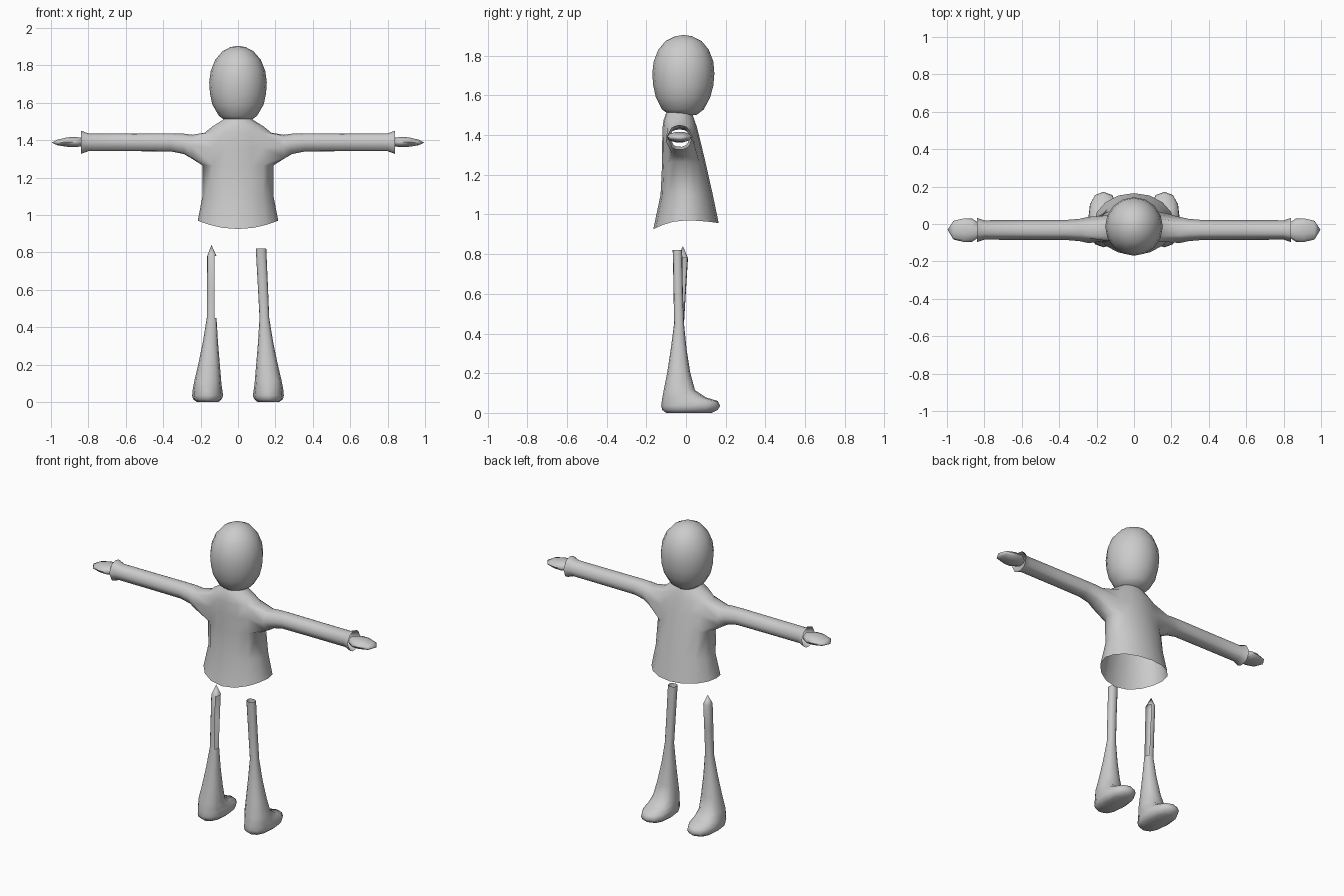
import bpy, bmesh, math

if "Cube" in bpy.data.objects:
    bpy.data.objects.remove(bpy.data.objects["Cube"])

grey = bpy.data.materials.new("plain grey")
grey.diffuse_color = (0.6, 0.6, 0.6, 1)
grey.use_nodes = True
grey.node_tree.nodes["Principled BSDF"].inputs["Base Color"].default_value = grey.diffuse_color


def ring(bm, n, fn, power=1.0):
    """Add a loop of n verts; fn maps unit-circle (c, s) to a position."""
    out = []
    for k in range(n):
        a = 2 * math.pi * k / n
        c, s = math.cos(a), math.sin(a)
        c = math.copysign(abs(c) ** power, c)
        s = math.copysign(abs(s) ** power, s)
        out.append(bm.verts.new(fn(c, s)))
    return out


def bridge(bm, a, b):
    n = len(a)
    return [bm.faces.new((a[k], a[(k + 1) % n], b[(k + 1) % n], b[k])) for k in range(n)]


def cap(bm, loop, tip):
    v = bm.verts.new(tip)
    n = len(loop)
    return [bm.faces.new((loop[k], loop[(k + 1) % n], v)) for k in range(n)]


def box_ring(bm, n, z, x0, x1, y0, y1, power=1.0):
    """Horizontal oval that fits the given x and y extents."""
    return ring(bm, n, lambda c, s: ((x0 + x1) / 2 + c * (x1 - x0) / 2,
                                     (y0 + y1) / 2 + s * (y1 - y0) / 2, z), power)


def finish(bm, name, angle=60):
    bmesh.ops.recalc_face_normals(bm, faces=bm.faces)
    me = bpy.data.meshes.new(name)
    bm.to_mesh(me)
    bm.free()
    me.materials.append(grey)
    ob = bpy.data.objects.new(name, me)
    bpy.context.collection.objects.link(ob)
    bpy.ops.object.select_all(action='DESELECT')
    ob.select_set(True)
    bpy.context.view_layer.objects.active = ob
    bpy.ops.object.shade_smooth_by_angle(angle=math.radians(angle))
    return ob


# Head: egg-shaped stack of ovals
bm = bmesh.new()
prev = None
for z, rx, y0, y1 in [(1.503, .065, -.085, .055), (1.53, .102, -.122, .09),
                      (1.59, .137, -.152, .122), (1.65, .15, -.165, .138),
                      (1.71, .154, -.17, .143), (1.77, .146, -.163, .138),
                      (1.83, .122, -.14, .115), (1.875, .083, -.102, .078),
                      (1.898, .04, -.055, .032)]:
    cur = box_ring(bm, 16, z, -rx, rx, y0, y1)
    if prev:
        bridge(bm, prev, cur)
    else:
        cap(bm, cur, (0, -.015, 1.495))
    prev = cur
cap(bm, prev, (0, -.012, 1.905))
finish(bm, "head")

# Shirt: open body with both sleeves grown out of holes in its sides
bm = bmesh.new()
N = 16
rows = []
for z, rx, y0, y1 in [(.97, .215, -.165, .165), (1.1, .19, -.128, .135),
                      (1.265, .19, -.12, .098), (1.36, .19, -.12, .075),
                      (1.44, .178, -.118, .055), (1.475, .135, -.113, .043),
                      (1.512, .075, -.10, .03), (1.53, .06, -.085, .02)]:
    rows.append(box_ring(bm, N, z, -rx, rx, y0, y1))
for v in rows[0]:
    v.co.z -= (.045 if v.co.y < 0 else .014) * (v.co.y / .165) ** 2
for i in range(len(rows) - 1):
    faces = bridge(bm, rows[i], rows[i + 1])
    if i in (2, 3):
        hole = [faces[k % N] for k in (-2, -1, 0, 1, 6, 7, 8, 9)]
        bmesh.ops.delete(bm, geom=hole, context='FACES_ONLY')
for side, mid in ((1, 0), (-1, 8)):
    ks = [(mid + d) % N for d in (-2, -1, 0, 1, 2)]
    loop = ([rows[2][k] for k in ks] + [rows[3][ks[4]]]
            + [rows[4][k] for k in reversed(ks)] + [rows[3][ks[0]]])
    angles = [math.atan2(v.co.z - 1.355, (v.co.y + .03) * 1.1) for v in loop]
    # x, half depth, half height, centre z of each sleeve loop
    for x, ry, rz, zc in [(.245, .07, .065, 1.364), (.29, .06, .055, 1.38),
                          (.36, .054, .049, 1.388), (.58, .053, .048, 1.388),
                          (.80, .052, .048, 1.388), (.84, .065, .063, 1.388)]:
        new = [bm.verts.new((side * x, -.032 + ry * math.cos(a), zc + rz * math.sin(a)))
               for a in angles]
        bridge(bm, loop, new)
        loop = new
finish(bm, "shirt")

# Hands: flat mittens tapering to a point
for side, name in ((1, "right_hand"), (-1, "left_hand")):
    bm = bmesh.new()
    prev = None
    for x, ry, rz, zc in [(.825, .035, .022, 1.39), (.865, .062, .028, 1.39),
                          (.91, .063, .027, 1.39), (.965, .05, .016, 1.388)]:
        cur = ring(bm, 10, lambda c, s: (side * x, -.033 + ry * c, zc + rz * s))
        if prev:
            bridge(bm, prev, cur)
        else:
            cap(bm, cur, (side * .82, -.033, 1.39))
        prev = cur
    cap(bm, prev, (side * .997, -.03, 1.387))
    finish(bm, name)

# Legs: shared flared lower leg with foot, then a different upper part each side
lower = [(0.0, .105, .22, -.10, .13), (.015, .087, .24, -.12, .16),
         (.035, .08, .245, -.125, .172), (.06, .083, .243, -.122, .16),
         (.078, .086, .24, -.119, .10), (.115, .09, .233, -.112, .045),
         (.2, .097, .213, -.095, .022), (.32, .107, .188, -.077, .003),
         (.45, .115, .167, -.06, -.01)]
uppers = {1: [(.62, .106, .16, -.063, -.016), (.80, .096, .152, -.066, -.019),
              (.82, .095, .151, -.068, -.019)],
          -1: [(.62, .115, .166, -.055, 0), (.78, .115, .165, -.05, .01)]}
for side, name in ((1, "right_leg"), (-1, "left_leg")):
    bm = bmesh.new()
    prev, upper_faces = None, []
    for z, x0, x1, y0, y1 in lower + uppers[side]:
        cur = ring(bm, 12, lambda c, s: (side * ((x0 + x1) / 2 + c * (x1 - x0) / 2),
                                         (y0 + y1) / 2 + s * (y1 - y0) / 2, z), .85)
        if prev:
            faces = bridge(bm, prev, cur)
            if z > .46:
                upper_faces += faces
        else:
            cap(bm, cur, (side * .162, .01, 0))
        prev = cur
    if side < 0:
        # Left upper leg is pointed and open along its inner side
        upper_faces += cap(bm, prev, (-.142, -.015, .84))
        inner = [f for f in upper_faces if f.calc_center_median().x > -.124]
        bmesh.ops.delete(bm, geom=inner, context='FACES')
    finish(bm, name)
